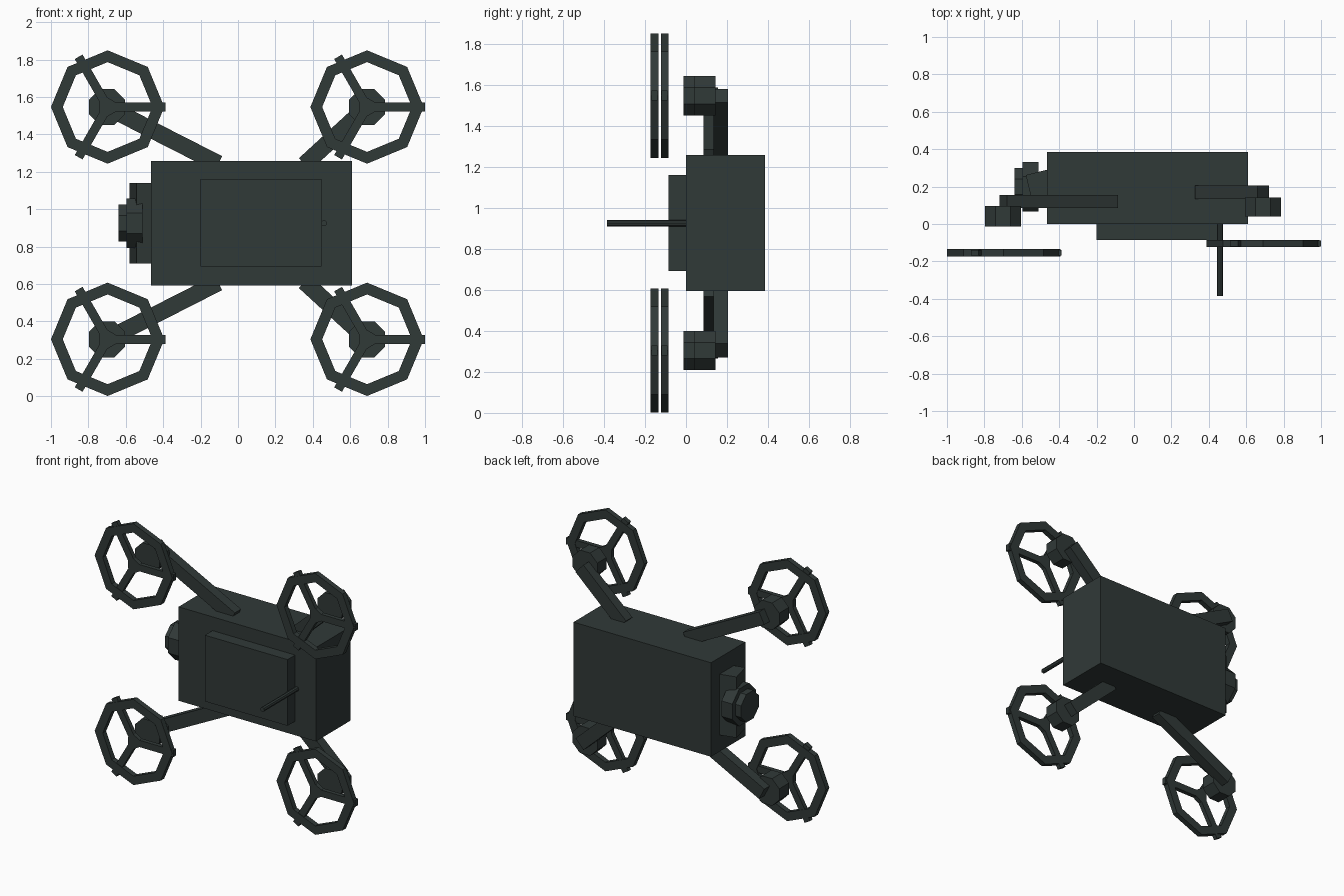
import bpy, bmesh, math
from mathutils import Matrix, Vector

if "Cube" in bpy.data.objects:
    bpy.data.objects.remove(bpy.data.objects["Cube"])

mat = bpy.data.materials.new("dark green grey")
mat.diffuse_color = (0.030, 0.041, 0.039, 1)
mat.use_nodes = True
mat.node_tree.nodes["Principled BSDF"].inputs["Base Color"].default_value = mat.diffuse_color


def finish(name, bm):
    bmesh.ops.recalc_face_normals(bm, faces=bm.faces)
    me = bpy.data.meshes.new(name)
    bm.to_mesh(me)
    bm.free()
    me.materials.append(mat)
    ob = bpy.data.objects.new(name, me)
    bpy.context.collection.objects.link(ob)
    return ob


def add_box(bm, centre, size, rot=Matrix()):
    m = Matrix.Translation(centre) @ rot @ Matrix.Diagonal((*size, 1))
    bmesh.ops.create_cube(bm, size=1, matrix=m)


def box(name, lo, hi):
    lo, hi = Vector(lo), Vector(hi)
    bm = bmesh.new()
    add_box(bm, (lo + hi) / 2, hi - lo)
    return finish(name, bm)


def add_cyl(bm, p, q, r, n=8, turn=0.0):
    """Prism of n sides between two points."""
    p, q = Vector(p), Vector(q)
    d = q - p
    m = (Matrix.Translation((p + q) / 2) @ d.to_track_quat('Z', 'Y').to_matrix().to_4x4()
         @ Matrix.Rotation(turn, 4, 'Z'))
    bmesh.ops.create_cone(bm, cap_ends=True, segments=n, radius1=r, radius2=r,
                          depth=d.length, matrix=m)


def cyl(name, p, q, r, n=8, turn=0.0):
    bm = bmesh.new()
    add_cyl(bm, p, q, r, n, turn)
    return finish(name, bm)


def rotor(name, cx, cz, y0, y1):
    bm = bmesh.new()
    # octagonal guard ring
    loops = []
    for r, y in ((0.303, y0), (0.303, y1), (0.24, y1), (0.24, y0)):
        loops.append([bm.verts.new((cx + r * math.cos(i * math.pi / 4), y,
                                    cz + r * math.sin(i * math.pi / 4))) for i in range(8)])
    for k in range(4):
        a, b = loops[k], loops[(k + 1) % 4]
        for i in range(8):
            j = (i + 1) % 8
            bm.faces.new((a[i], a[j], b[j], b[i]))
    # three spokes and a small hub
    ym = (y0 + y1) / 2
    for i in range(3):
        t = math.radians(120 * i)
        add_box(bm, (cx + 0.155 * math.cos(t), ym, cz + 0.155 * math.sin(t)),
                (0.31, 0.03, 0.048), Matrix.Rotation(-t, 4, 'Y'))
    add_cyl(bm, (cx, ym - 0.015, cz), (cx, ym + 0.015, cz), 0.05, 6)
    return finish(name, bm)


def arm(name, start, end, y, width=0.09, thick=0.07):
    a, b = Vector((start[0], y, start[1])), Vector((end[0], y, end[1]))
    d = b - a
    bm = bmesh.new()
    add_box(bm, (a + b) / 2, (d.length, thick, width),
            Matrix.Rotation(-math.atan2(d.z, d.x), 4, 'Y'))
    return finish(name, bm)


# main hull, front panel, antenna
box("body", (-0.465, 0.0, 0.593), (0.61, 0.385, 1.257))
box("front_panel", (-0.2, -0.085, 0.692), (0.447, 0.01, 1.16))
cyl("antenna", (0.46, 0.02, 0.925), (0.46, -0.385, 0.925), 0.016)

# camera mount (slightly turned) and lens on the left end
bm = bmesh.new()
add_box(bm, (-0.485, 0.205, 0.925), (0.155, 0.155, 0.43),
        Matrix.Rotation(math.radians(14), 4, 'Z'))
finish("camera_mount", bm)
cyl("camera_housing", (-0.595, 0.2, 0.925), (-0.51, 0.2, 0.925), 0.143, 8, math.pi / 8)
cyl("camera_lens", (-0.64, 0.2, 0.925), (-0.58, 0.2, 0.925), 0.107, 8, math.pi / 8)

# arms, motors and rotors, mirrored above and below the middle height
MID = 0.925
for level, s in (("upper", 1), ("lower", -1)):
    z = MID + s * 0.621
    arm(level + "_left_arm", (-0.70, z), (-0.105, MID + s * 0.318), 0.12)
    arm(level + "_right_arm", (0.69, z), (0.356, MID + s * 0.314), 0.17)
    cyl(level + "_left_motor", (-0.70, -0.013, z), (-0.70, 0.095, z), 0.104, 8, math.pi / 8)
    cyl(level + "_right_motor", (0.69, 0.04, z), (0.69, 0.143, z), 0.104, 8, math.pi / 8)
    rotor(level + "_left_rotor", -0.697, z, -0.173, -0.135)
    rotor(level + "_right_rotor", 0.69, z, -0.123, -0.086)
